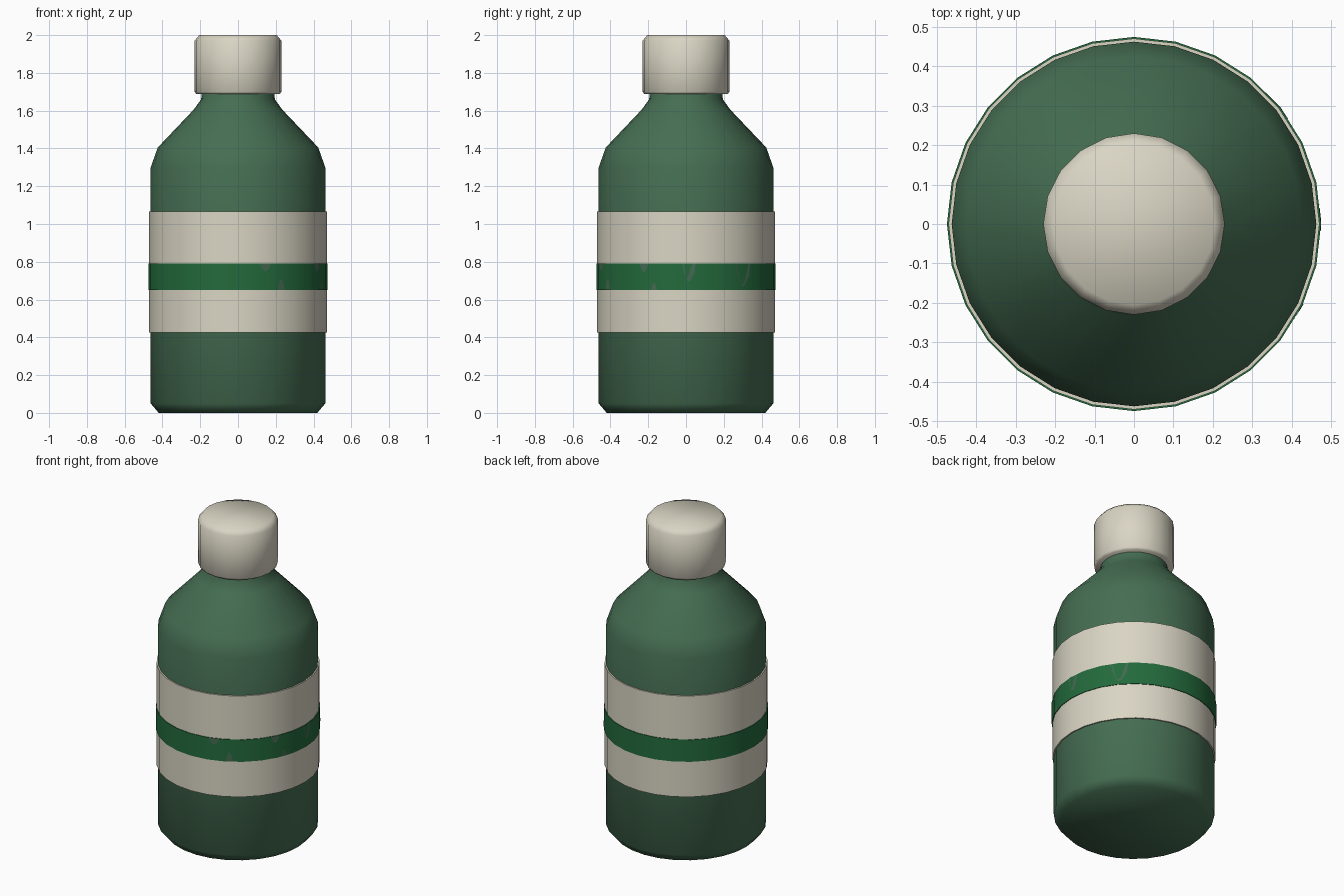
import bpy, bmesh, math

if "Cube" in bpy.data.objects:
    bpy.data.objects.remove(bpy.data.objects["Cube"])


def material(name, rgb):
    m = bpy.data.materials.new(name)
    m.diffuse_color = (*rgb, 1)
    m.use_nodes = True
    m.node_tree.nodes["Principled BSDF"].inputs["Base Color"].default_value = m.diffuse_color
    return m


GREEN = material("bottle green", (0.06, 0.155, 0.085))
CREAM = material("cream", (0.70, 0.665, 0.55))
STRIPE = material("stripe green", (0.017, 0.145, 0.045))
FADED = material("faded green", (0.06, 0.14, 0.085))


def finish(bm, name, mat, angle=60):
    bmesh.ops.recalc_face_normals(bm, faces=bm.faces)
    mesh = bpy.data.meshes.new(name)
    bm.to_mesh(mesh)
    bm.free()
    mesh.materials.append(mat)
    ob = bpy.data.objects.new(name, mesh)
    bpy.context.collection.objects.link(ob)
    bpy.ops.object.select_all(action='DESELECT')
    ob.select_set(True)
    bpy.context.view_layer.objects.active = ob
    bpy.ops.object.shade_smooth_by_angle(angle=math.radians(angle))
    return ob


def lathe(name, profile, sides, mat, closed=False):
    """Turn (radius, z) points around z; cap the ends, or join them into a ring."""
    bm = bmesh.new()
    rings = [[bm.verts.new((r * math.cos(2 * math.pi * i / sides),
                            r * math.sin(2 * math.pi * i / sides), z))
              for i in range(sides)] for r, z in profile]
    pairs = list(zip(rings, rings[1:]))
    if closed:
        pairs.append((rings[-1], rings[0]))
    else:
        bm.faces.new(rings[0])
        bm.faces.new(rings[-1])
    for a, b in pairs:
        for i in range(sides):
            j = (i + 1) % sides
            bm.faces.new((a[i], a[j], b[j], b[i]))
    return finish(bm, name, mat)


def band(name, r, z0, z1, mat):
    return lathe(name, [(0.455, z0), (r, z0), (r, z1), (0.455, z1)], 28, mat, True)


# Bottle body with sloped shoulder and neck
lathe("bottle_body", [(0.42, 0), (0.462, 0.05), (0.462, 1.30), (0.425, 1.405),
                      (0.235, 1.605), (0.195, 1.66), (0.19, 1.75)], 28, GREEN)

# Screw cap
lathe("cap", [(0.22, 1.687), (0.23, 1.70), (0.23, 1.97), (0.205, 2.0)], 20, CREAM)

# Label wrap and its stripe
band("label", 0.470, 0.425, 1.066, CREAM)
band("label_stripe", 0.474, 0.65, 0.79, STRIPE)


# Worn patches on the stripe: thin drops hugging the faceted band
def patch(name, angle, top, bottom, width):
    bm = bmesh.new()
    step = 2 * math.pi / 28
    verts = []
    for u, v in ((-.5, 0), (-.4, .5), (-.1, 1), (.15, .9), (.4, .5), (.5, 0)):
        a = angle + u * width / 0.47
        off = (a % step) - step / 2
        r = 0.4745 * math.cos(step / 2) / math.cos(off) + 0.0006
        verts.append(bm.verts.new((r * math.cos(a), r * math.sin(a),
                                   top + (bottom - top) * v)))
    bm.faces.new(verts)
    bm.normal_update()
    for f in bm.faces:
        if f.normal.x * math.cos(angle) + f.normal.y * math.sin(angle) < 0:
            f.normal_flip()
    mesh = bpy.data.meshes.new(name)
    bm.to_mesh(mesh)
    bm.free()
    mesh.materials.append(FADED)
    bpy.context.collection.objects.link(bpy.data.objects.new(name, mesh))


for n, (deg, top, bottom, width) in enumerate((
        (-72, .79, .75, .06), (-61, .65, .71, .04), (-28, .79, .745, .05),
        (-21, .65, .69, .03), (2, .79, .695, .07), (40, .79, .67, .10))):
    patch(f"stripe_patch_{n}", math.radians(deg), top, bottom, width)
